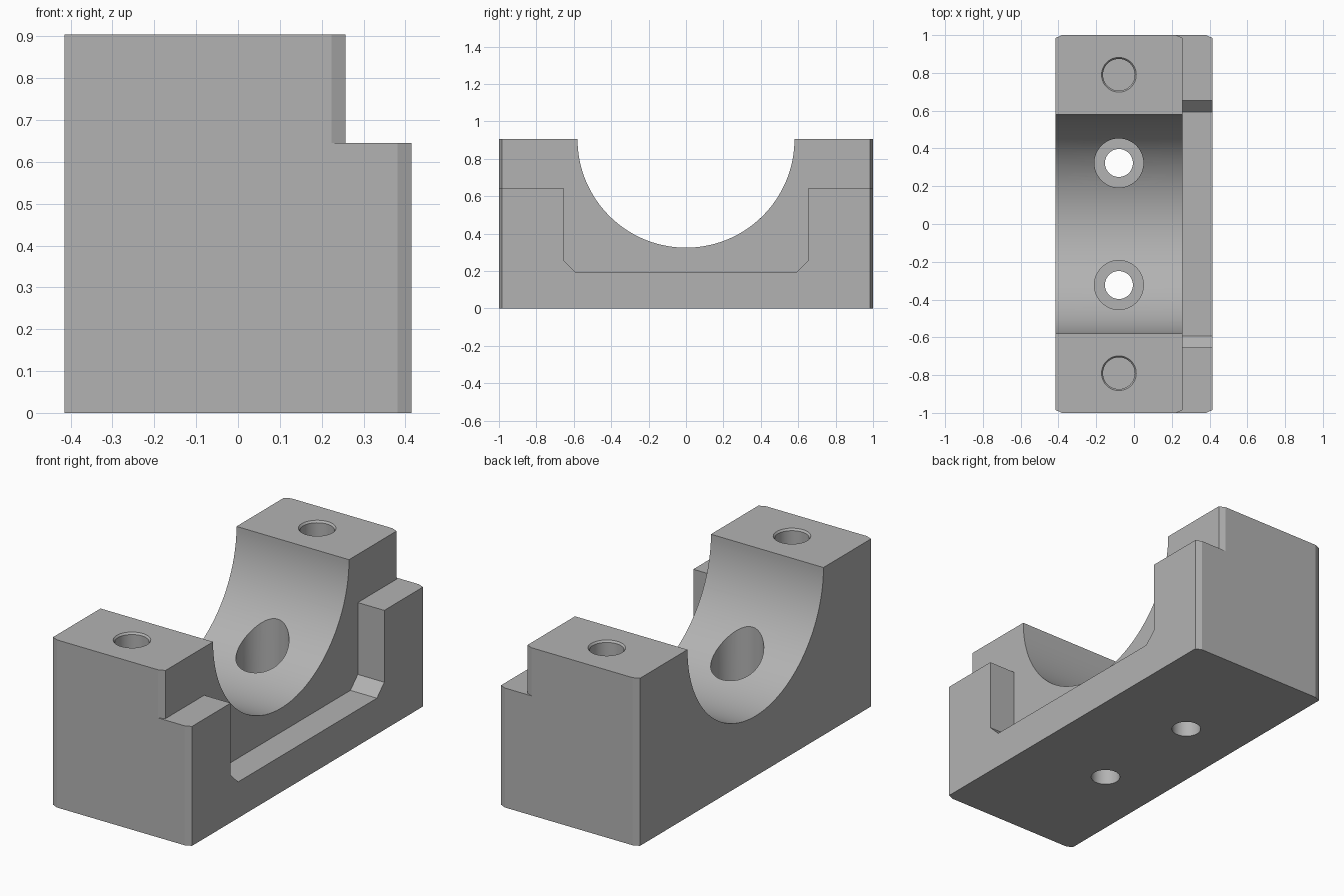
import bpy, bmesh
from math import pi, sin, cos
from mathutils import Vector

cube = bpy.data.objects.get("Cube")
if cube:
    bpy.data.objects.remove(cube, do_unlink=True)

grey = bpy.data.materials.new("machined grey")
grey.use_nodes = True
grey.diffuse_color = (0.45, 0.45, 0.45, 1)
grey.node_tree.nodes["Principled BSDF"].inputs["Base Color"].default_value = grey.diffuse_color

HX, TOP, STEP_X, STEP_Z = 0.415, 0.905, 0.257, 0.645
CX, CY = 0.034, 0.015          # corner chamfer
HOLE_X = -0.08


def prism(name, points, offset):
    """Extrude a closed outline of 3D points along an offset."""
    bm = bmesh.new()
    face = bm.faces.new([bm.verts.new(p) for p in points])
    ext = bmesh.ops.extrude_face_region(bm, geom=[face])["geom"]
    moved = [v for v in ext if isinstance(v, bmesh.types.BMVert)]
    bmesh.ops.translate(bm, verts=moved, vec=Vector(offset))
    bmesh.ops.recalc_face_normals(bm, faces=bm.faces)
    mesh = bpy.data.meshes.new(name)
    bm.to_mesh(mesh)
    bm.free()
    mesh.materials.append(grey)
    obj = bpy.data.objects.new(name, mesh)
    bpy.context.collection.objects.link(obj)
    return obj


def turned(name, x, y, profile, segments=48):
    """Vertical turned solid from (radius, height) steps, lowest first."""
    bm = bmesh.new()
    rings = [[bm.verts.new((x + r * cos(2 * pi * i / segments),
                            y + r * sin(2 * pi * i / segments), z))
              for i in range(segments)] for r, z in profile]
    for a, b in zip(rings, rings[1:]):
        for i in range(segments):
            j = (i + 1) % segments
            bm.faces.new((a[i], a[j], b[j], b[i]))
    bm.faces.new(rings[0])
    bm.faces.new(rings[-1])
    bmesh.ops.recalc_face_normals(bm, faces=bm.faces)
    mesh = bpy.data.meshes.new(name)
    bm.to_mesh(mesh)
    bm.free()
    mesh.materials.append(grey)
    obj = bpy.data.objects.new(name, mesh)
    bpy.context.collection.objects.link(obj)
    return obj


# Block with chamfered upright corners
half = [(HX - CX, -1), (HX, CY - 1), (HX, 1 - CY), (HX - CX, 1)]
plan = half + [(-x, -y) for x, y in half]
block = prism("bearing_block", [(x, y, 0) for x, y in plan], (0, 0, TOP))

cutters = []

# Step above the side flange, keeping chamfers on the upper corners
edge = [(0.5, -1.1), (STEP_X - 2 * CX, -1.1), (STEP_X - 2 * CX, -1 - CY), (STEP_X, CY - 1)]
outline = edge + [(x, -y) for x, y in reversed(edge)]
cutters.append(prism("step_cutter", [(x, y, STEP_Z) for x, y in outline], (0, 0, 0.5)))

# Recess in the flange with angled lower corners
side = [(0.655, 1), (0.655, 0.257), (0.592, 0.195)]
outline = side + [(-y, z) for y, z in reversed(side)]
cutters.append(prism("recess_cutter", [(STEP_X, y, z) for y, z in outline], (0.4, 0, 0)))

# Half-round saddle
R, N = 0.58, 80
arc = [(R * cos(pi + pi * i / N), TOP + R * sin(pi + pi * i / N)) for i in range(N + 1)]
outline = arc + [(R, TOP + 0.2), (-R, TOP + 0.2)]
cutters.append(prism("saddle_cutter", [(-0.6, y, z) for y, z in outline], (1.2, 0, 0)))

# Blind cap-screw holes and counterbored mounting holes
for s in (-1, 1):
    cutters.append(turned("cap_hole_cutter", HOLE_X, s * 0.79,
                          [(0.084, 0.4), (0.084, TOP - 0.01), (0.092, TOP), (0.092, 1)]))
    cutters.append(turned("mount_hole_cutter", HOLE_X, s * 0.323,
                          [(0.074, -0.1), (0.074, 0.18), (0.13, 0.18), (0.13, 0.85)]))

bpy.ops.object.select_all(action="DESELECT")
bpy.context.view_layer.objects.active = block
block.select_set(True)
for cutter in cutters:
    cutter.hide_render = True
    mod = block.modifiers.new("cut", "BOOLEAN")
    mod.operation = "DIFFERENCE"
    mod.solver = "EXACT"
    mod.object = cutter
    bpy.ops.object.modifier_apply(modifier=mod.name)
    bpy.data.objects.remove(cutter, do_unlink=True)

bpy.ops.object.shade_smooth_by_angle(angle=pi / 9)
